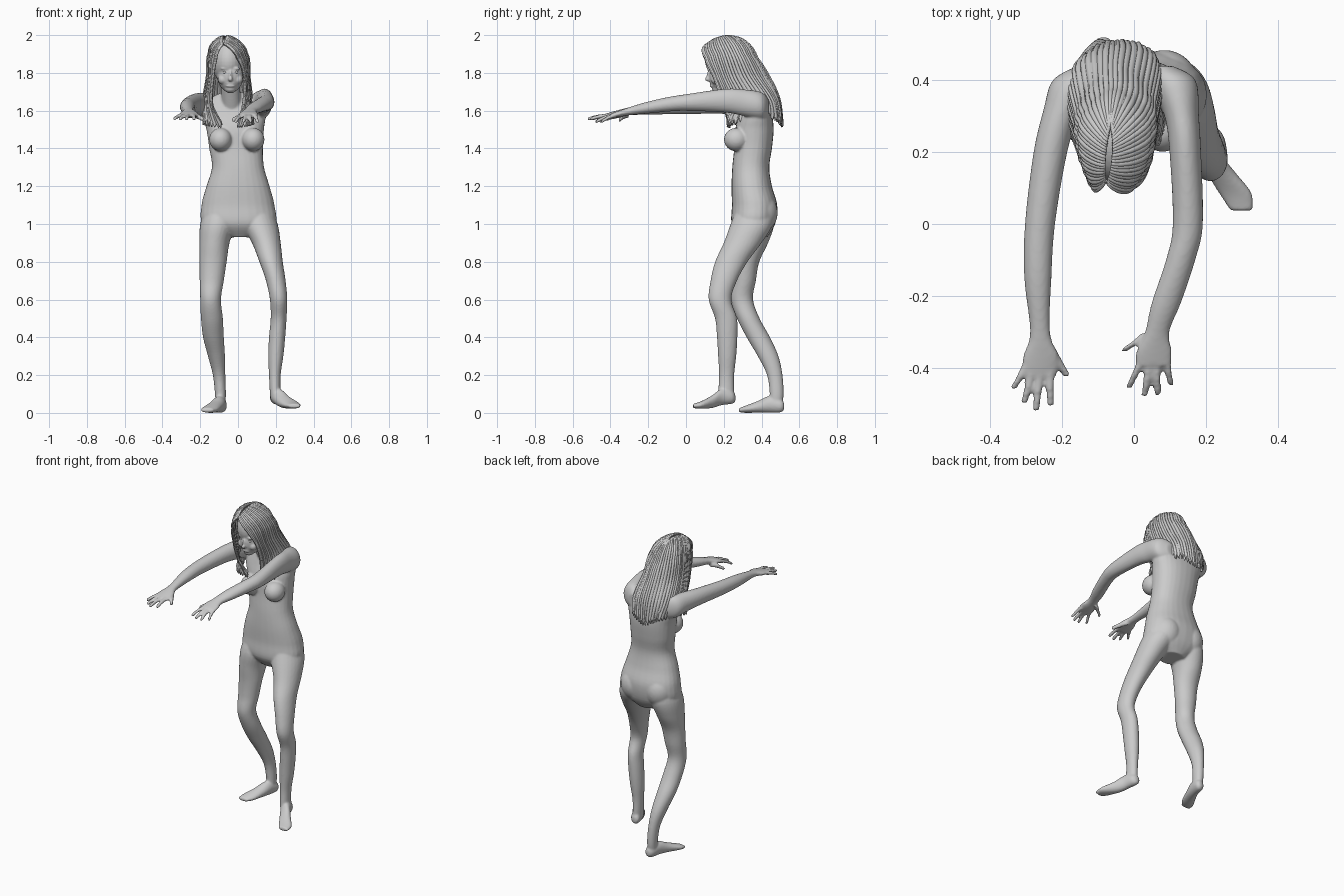
import bpy, bmesh, math
from mathutils import Vector, Matrix


def spline(pts, t):
    """Catmull-Rom through pts, t from 0 to len(pts)-1."""
    i = min(int(t), len(pts) - 2)
    f = t - i
    p = [Vector(pts[max(0, min(len(pts) - 1, i + k))]) for k in (-1, 0, 1, 2)]
    return 0.5 * (2 * p[1] + (p[2] - p[0]) * f + (2 * p[0] - 5 * p[1] + 4 * p[2] - p[3]) * f ** 2
                  + (3 * p[1] - p[0] - 3 * p[2] + p[3]) * f ** 3)


def loft(bm, sections, along="z", sides=28, steps=5, power=2.0):
    """Closed skin through (x, y, z, radius x, other radius) sections."""
    v = Vector((0, 1, 0)) if along == "z" else Vector((0, 0, 1))
    rings = []
    n = (len(sections) - 1) * steps
    for k in range(n + 1):
        s = spline(sections, k / steps)
        ring = []
        for j in range(sides):
            a = 2 * math.pi * j / sides
            c, d = math.cos(a), math.sin(a)
            c = math.copysign(abs(c) ** (2 / power), c)
            d = math.copysign(abs(d) ** (2 / power), d)
            ring.append(bm.verts.new(Vector(s[:3]) + Vector((c * s[3], 0, 0)) + v * d * s[4]))
        rings.append(ring)
    for a, b in zip(rings, rings[1:]):
        for j in range(sides):
            bm.faces.new((a[j], a[(j + 1) % sides], b[(j + 1) % sides], b[j]))
    bm.faces.new(rings[0])
    bm.faces.new(rings[-1])


def ball(bm, c, r, tilt=0):
    m = Matrix.Translation(c) @ Matrix.Rotation(tilt, 4, "X") @ Matrix.Diagonal((*r, 1))
    bmesh.ops.create_uvsphere(bm, u_segments=32, v_segments=20, radius=1, matrix=m)


def finish(bm, name, voxel=None, smooth=0):
    bmesh.ops.recalc_face_normals(bm, faces=bm.faces)
    for f in bm.faces:
        f.smooth = True
    me = bpy.data.meshes.new(name)
    bm.to_mesh(me)
    bm.free()
    ob = bpy.data.objects.new(name, me)
    bpy.context.collection.objects.link(ob)
    if voxel:
        m = ob.modifiers.new("fuse", "REMESH")
        m.mode, m.voxel_size, m.use_smooth_shade = "VOXEL", voxel, True
        m = ob.modifiers.new("soften", "SMOOTH")
        m.factor, m.iterations = 0.5, smooth
    return ob


body = bmesh.new()

# torso and neck
loft(body, [(.01, .36, .93, .07, .07), (.005, .357, 1.0, .19, .115), (0, .363, 1.1, .193, .12),
            (0, .348, 1.2, .167, .107), (0, .343, 1.3, .138, .098), (-.01, .355, 1.4, .142, .1),
            (-.015, .362, 1.5, .152, .102), (-.022, .37, 1.58, .165, .085),
            (-.03, .37, 1.66, .12, .06), (-.03, .36, 1.7, .05, .045)], power=2.25)
loft(body, [(-.03, .37, 1.56, .06, .055), (-.035, .33, 1.65, .052, .055), (-.045, .27, 1.78, .05, .05)])
for x in (-.092, .08):
    ball(body, (x, .267, 1.447), (.06, .066, .062))      # bust
for x in (-.085, .085):
    ball(body, (x, .385, 1.06), (.095, .1, .11))         # seat

# legs
loft(body, [(-.09, .365, 1.1, .08, .09), (-.107, .355, 1.0, .093, .112), (-.125, .34, .9, .08, .095),
            (-.132, .32, .8, .072, .068), (-.139, .31, .7, .064, .06), (-.145, .297, .6, .055, .058),
            (-.138, .33, .5, .058, .06), (-.13, .383, .4, .055, .062), (-.114, .435, .3, .045, .055),
            (-.1, .47, .2, .033, .041), (-.093, .48, .1, .029, .037), (-.093, .475, .04, .026, .034)])
loft(body, [(.09, .365, 1.1, .08, .09), (.115, .348, 1.0, .095, .112), (.15, .3, .9, .076, .1),
            (.175, .24, .8, .062, .086), (.2, .2, .7, .052, .07), (.215, .18, .6, .046, .06),
            (.215, .212, .5, .042, .058), (.207, .218, .4, .043, .054), (.2, .218, .3, .04, .048),
            (.195, .215, .2, .031, .04), (.197, .212, .1, .028, .042), (.2, .21, .07, .026, .036)])

# feet
loft(body, [(-.085, .52, .035, .012, .016), (-.088, .5, .038, .029, .036), (-.1, .44, .045, .034, .044),
            (-.122, .38, .032, .039, .031), (-.148, .32, .02, .044, .02), (-.165, .28, .014, .032, .011)], "y")
loft(body, [(.193, .262, .078, .012, .016), (.197, .245, .083, .029, .035), (.213, .19, .085, .034, .044),
            (.245, .14, .06, .041, .034), (.283, .085, .043, .046, .021), (.3, .037, .036, .032, .011)], "y")

# arms down to the palms
loft(body, [(-.13, .44, 1.615, .03, .04), (-.165, .4, 1.62, .062, .07), (-.2, .32, 1.632, .052, .062),
            (-.233, .2, 1.635, .047, .052), (-.262, 0, 1.625, .042, .043), (-.268, -.15, 1.615, .038, .035),
            (-.262, -.3, 1.597, .028, .021), (-.26, -.37, 1.583, .05, .017), (-.267, -.425, 1.572, .05, .012)], "y")
loft(body, [(.08, .44, 1.615, .03, .04), (.11, .4, 1.625, .062, .072), (.133, .3, 1.643, .048, .07),
            (.143, .2, 1.653, .044, .062), (.15, 0, 1.643, .042, .044), (.13, -.1, 1.633, .041, .038),
            (.09, -.22, 1.613, .041, .03), (.065, -.3, 1.597, .034, .021), (.056, -.355, 1.583, .05, .017),
            (.054, -.395, 1.574, .05, .012)], "y")


# fingers: knuckle x, y -> tip x, y
def finger(x0, y0, x1, y1, drop, r=.0115):
    z = 1.575
    loft(body, [(x0, y0, z, r, r), ((x0 + x1) / 2, (y0 + y1) / 2, z - drop * .3, r * .95, r * .95),
                (x1, y1 + .006, z - drop * .9, r * .85, r * .85), (x1, y1, z - drop, r * .5, r * .5)],
         "y", sides=12, steps=3)


for x0, y0, x1, y1 in ((-.305, -.4, -.335, -.462), (-.285, -.41, -.305, -.5),
                       (-.262, -.41, -.273, -.522), (-.235, -.41, -.233, -.508)):
    finger(x0, y0, x1, y1, .02)
finger(-.235, -.34, -.19, -.425, .02, .014)
for x0, y0, x1, y1 in ((.022, -.375, -.012, -.457), (.043, -.38, .03, -.482),
                       (.062, -.38, .066, -.477), (.088, -.37, .102, -.45)):
    finger(x0, y0, x1, y1, .035)
finger(.035, -.305, -.024, -.355, .025, .015)
finish(body, "body", .0068, 3)

# head and face
head = bmesh.new()
FX = -.04
ball(head, (-.05, .245, 1.86), (.09, .13, .122))
ball(head, (FX, .2, 1.795), (.072, .078, .1), -.15)
ball(head, (FX, .172, 1.718), (.032, .035, .026))
ball(head, (FX, .118, 1.768), (.012, .018, .014))
ball(head, (FX, .122, 1.79), (.008, .012, .028), -.2)
for dz in (.007, -.008):
    ball(head, (FX, .138, 1.738 + dz), (.025, .012, .006))
for s in (-1, 1):
    ball(head, (FX + s * .03, .134, 1.823), (.022, .01, .007))
    ball(head, (FX + s * .04, .158, 1.765), (.026, .026, .026))
finish(head, "head", .005, 2)
eyes = bmesh.new()
for s in (-1, 1):
    ball(eyes, (FX + s * .029, .142, 1.803), (.013, .015, .009))
finish(eyes, "eyes")

# hair: strands from the parting, running round the head from one face edge to the other
STRANDS = [
    [(-.08, .12, 1.945), (-.113, .105, 1.87), (-.128, .135, 1.78), (-.135, .19, 1.64), (-.085, .23, 1.525)],
    [(-.08, .16, 1.98), (-.147, .2, 1.9), (-.155, .22, 1.78), (-.175, .27, 1.65), (-.18, .25, 1.54)],
    [(-.075, .22, 1.993), (-.143, .3, 1.9), (-.155, .34, 1.78), (-.17, .42, 1.66), (-.15, .45, 1.57)],
    [(-.065, .27, 1.987), (-.055, .375, 1.88), (-.055, .445, 1.77), (-.05, .492, 1.66), (-.05, .508, 1.53)],
    [(-.06, .22, 1.995), (.038, .3, 1.9), (.05, .36, 1.78), (.065, .44, 1.66), (.06, .46, 1.57)],
    [(-.065, .16, 1.982), (.035, .18, 1.9), (.05, .22, 1.78), (.062, .27, 1.66), (.075, .24, 1.54)],
    [(-.075, .115, 1.95), (-.005, .1, 1.88), (.032, .145, 1.78), (.03, .19, 1.65), (.0, .23, 1.525)]]
NU, NV = 300, 28
hair = bmesh.new()
grid = []
for i in range(NU + 1):
    u = i / NU * 6
    wave = .6 * math.sin(i * 2 * math.pi / 6) + .4 * math.sin(i * .37)
    col = []
    for j in range(NV + 1):
        t = j / NV * 4
        p = spline([spline([s[k] for s in STRANDS], u) for k in range(5)], t)
        out = (p - Vector((-.05, .26, min(p.z, 1.85)))).normalized()
        bulge = .018 * math.sin(math.pi * t) if t < 1 else 0
        p += out * (bulge + wave * .004 * min(1, t + .2))
        p.z += max(0, t - 3) * .018 * math.sin(i * .9)
        col.append(hair.verts.new(p))
    grid.append(col)
for a, b in zip(grid, grid[1:]):
    for j in range(NV):
        hair.faces.new((a[j], b[j], b[j + 1], a[j + 1]))
ob = finish(hair, "hair")
m = ob.modifiers.new("thickness", "SOLIDIFY")
m.thickness, m.offset = .01, 0
